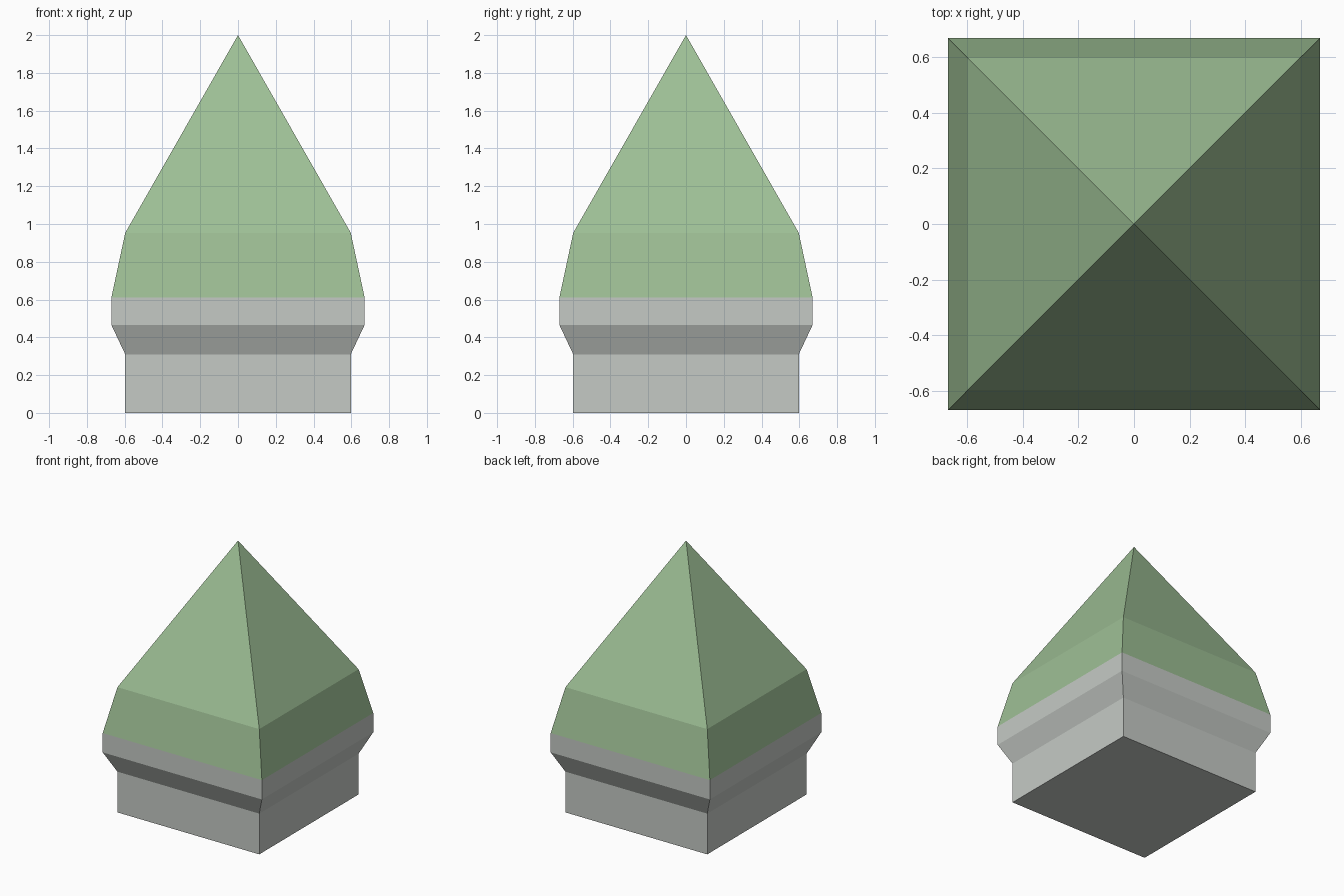
import bpy, bmesh
from math import pi, cos, sin

if "Cube" in bpy.data.objects:
    bpy.data.objects.remove(bpy.data.objects["Cube"])


def material(name, color):
    m = bpy.data.materials.new(name)
    m.diffuse_color = (*color, 1.0)
    m.use_nodes = True
    m.node_tree.nodes["Principled BSDF"].inputs["Base Color"].default_value = m.diffuse_color
    return m


def square_loft(name, profile, mat, cap_bottom=False):
    """Stack square rings from (half_width, z) pairs; half_width 0 makes an apex."""
    bm = bmesh.new()
    rings = []
    for r, z in profile:
        if r == 0:
            rings.append([bm.verts.new((0, 0, z))] * 4)
        else:
            rings.append([bm.verts.new((x * r, y * r, z))
                          for x, y in ((-1, -1), (1, -1), (1, 1), (-1, 1))])
    for low, high in zip(rings, rings[1:]):
        for i in range(4):
            j = (i + 1) % 4
            corners = [low[i], low[j], high[j], high[i]]
            bm.faces.new(list(dict.fromkeys(corners)))
    if cap_bottom:
        bm.faces.new(rings[0][::-1])
    mesh = bpy.data.meshes.new(name)
    bm.to_mesh(mesh)
    bm.free()
    mesh.materials.append(mat)
    obj = bpy.data.objects.new(name, mesh)
    bpy.context.collection.objects.link(obj)
    return obj


stone = material("pale grey stone", (0.56, 0.59, 0.56))
copper = material("soft green roof", (0.34, 0.52, 0.30))

# Square post with flared cornice
square_loft("stone_base", [(0.597, 0), (0.597, 0.31), (0.67, 0.465), (0.67, 0.612)],
            stone, cap_bottom=True)

# Two-pitch pyramid roof
square_loft("pyramid_roof", [(0.67, 0.612), (0.597, 0.953), (0, 2.0)], copper)
